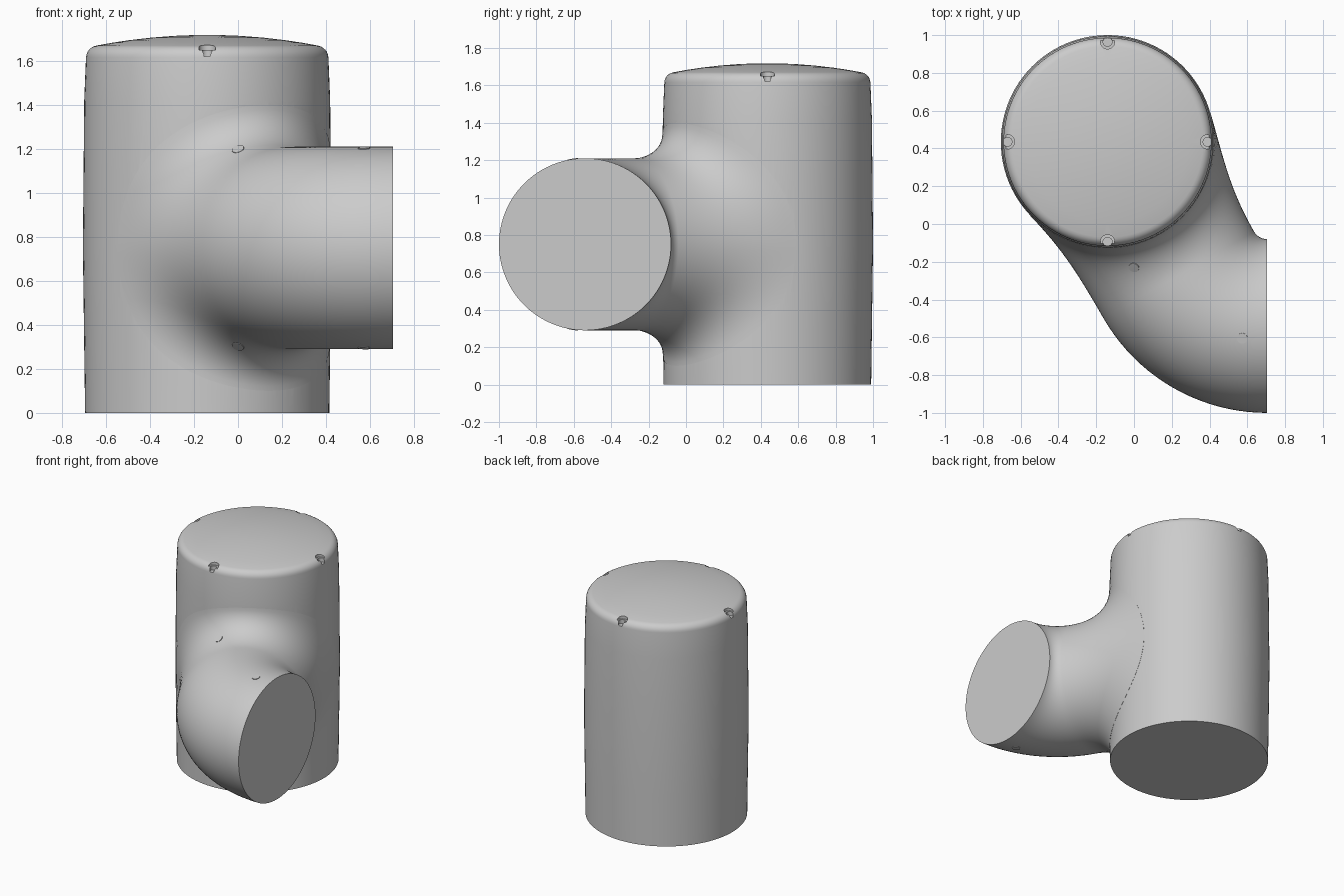
import bpy, bmesh, math
from mathutils import Vector
from mathutils.bvhtree import BVHTree

if "Cube" in bpy.data.objects:
    bpy.data.objects.remove(bpy.data.objects["Cube"])

C = Vector((-0.14, 0.435, 0))      # axis of the upright body
MID = 0.75                         # height of the branch axis
UP = Vector((0, 0, 1))
N = 96


def make(name, bm):
    bmesh.ops.recalc_face_normals(bm, faces=bm.faces)
    me = bpy.data.meshes.new(name)
    bm.to_mesh(me)
    bm.free()
    ob = bpy.data.objects.new(name, me)
    bpy.context.collection.objects.link(ob)
    return ob


def skin(bm, rings):
    for a, b in zip(rings, rings[1:]):
        n = len(a)
        for i in range(n):
            bm.faces.new((a[i], a[(i + 1) % n], b[(i + 1) % n], b[i]))


def select(ob):
    bpy.ops.object.select_all(action='DESELECT')
    ob.select_set(True)
    bpy.context.view_layer.objects.active = ob


def boolean(ob, tool, op):
    tool.hide_render = True
    m = ob.modifiers.new(op, 'BOOLEAN')
    m.operation, m.solver, m.object = op, 'EXACT', tool
    select(ob)
    bpy.ops.object.modifier_apply(modifier=m.name)
    bpy.data.objects.remove(tool)


def cylinder(name, loc, r, depth, axis=UP):
    bpy.ops.mesh.primitive_cylinder_add(vertices=32, radius=r, depth=depth, location=loc)
    ob = bpy.context.object
    ob.name = name
    ob.rotation_euler = axis.to_track_quat('Z', 'Y').to_euler()
    bpy.context.view_layer.update()
    return ob


# Body: lathed, slightly barrelled, with rounded rim and shallow dome
def body_radius(z):
    return 0.555 + 0.01 * z / MID if z < MID else 0.565 - 0.006 * (z - MID) / 0.67


profile = [(body_radius(z), z) for z in (0, 0.375, MID, 1.1, 1.42)] + [(0.551, 1.615)]
for k in range(1, 7):
    a = math.radians(80 * k / 6)
    profile.append((0.496 + 0.055 * math.cos(a), 1.615 + 0.055 * math.sin(a)))
r0, z0 = profile[-1]
profile += [(r0 * t, z0 + (1.718 - z0) * (1 - t * t)) for t in (0.85, 0.7, 0.5, 0.3, 0.12)]
bm = bmesh.new()
rings = [[bm.verts.new(C + Vector((r * math.cos(2 * math.pi * i / N),
                                   r * math.sin(2 * math.pi * i / N), z)))
          for i in range(N)] for r, z in profile]
skin(bm, rings)
bm.faces.new(rings[0])
bm.faces.new(rings[-1])
body = make("tee_body", bm)

# Elbow: 60 degree bend that flares onto the body with a soft fillet
O = Vector((0.705, 0, MID))
bend = math.radians(60)
bm = bmesh.new()
rings = []
angles = [2 * math.pi * i / N for i in range(N)]
for k in range(21):
    t = bend * k / 20
    rho = Vector((-math.sin(t), -math.cos(t), 0))
    rings.append([bm.verts.new(O + 0.54 * rho + 0.46 * (math.cos(p) * rho + math.sin(p) * UP))
                  for p in angles])
side = rho
out = Vector((math.cos(bend), -math.sin(bend), 0))
paths = []
for p, v in zip(angles, rings[-1]):
    a, h = math.radians(76) * math.cos(p), 0.65 * math.sin(p)
    R = body_radius(MID + h) + 0.0015
    end = C + R * (math.cos(a) * out + math.sin(a) * side) + (MID + h) * UP
    tan = (0.75 * math.cos(p) * (math.cos(a) * side - math.sin(a) * out)
           + 0.65 * math.sin(p) * UP).normalized()
    m = 1.15 * (end - v.co).length
    paths.append((v.co.copy(), -out * m, end, tan * m))
for k in range(1, 17):
    s = k / 16
    rings.append([bm.verts.new(p0 * (2*s**3 - 3*s**2 + 1) + t0 * (s**3 - 2*s**2 + s)
                               + p1 * (3*s**2 - 2*s**3) + t1 * (s**3 - s**2))
                  for p0, t0, p1, t1 in paths])
skin(bm, rings)
bm.faces.new(rings[0])
core = bm.verts.new(C + MID * UP)
last = rings[-1]
for i in range(N):
    bm.faces.new((last[i], last[(i + 1) % N], core))
elbow = make("elbow_branch", bm)
tree = BVHTree.FromObject(elbow, bpy.context.evaluated_depsgraph_get())

# Small round plugs on the top and underside of the elbow
plugs = []
for x, y in ((0, -0.23), (0.573, -0.605)):
    for sgn in (1, -1):
        hit, nor, _, _ = tree.ray_cast(Vector((x, y, MID + sgn * 2)), Vector((0, 0, -sgn)))
        if hit:
            if nor.z * sgn < 0:
                nor = -nor
            plugs.append(cylinder("elbow_plug", hit, 0.028, 0.008, nor))

boolean(body, elbow, 'UNION')

# Four stepped screw pockets around the cap rim
for i in range(4):
    a = i * math.pi / 2
    p = C + 0.53 * Vector((math.cos(a), math.sin(a), 0))
    boolean(body, cylinder("pocket_cutter", p + 1.75 * UP, 0.038, 0.2), 'DIFFERENCE')
    boolean(body, cylinder("hole_cutter", p + 1.72 * UP, 0.024, 0.2), 'DIFFERENCE')

for ob in [body] + plugs:
    select(ob)
    bpy.ops.object.shade_smooth_by_angle(angle=math.radians(30))
